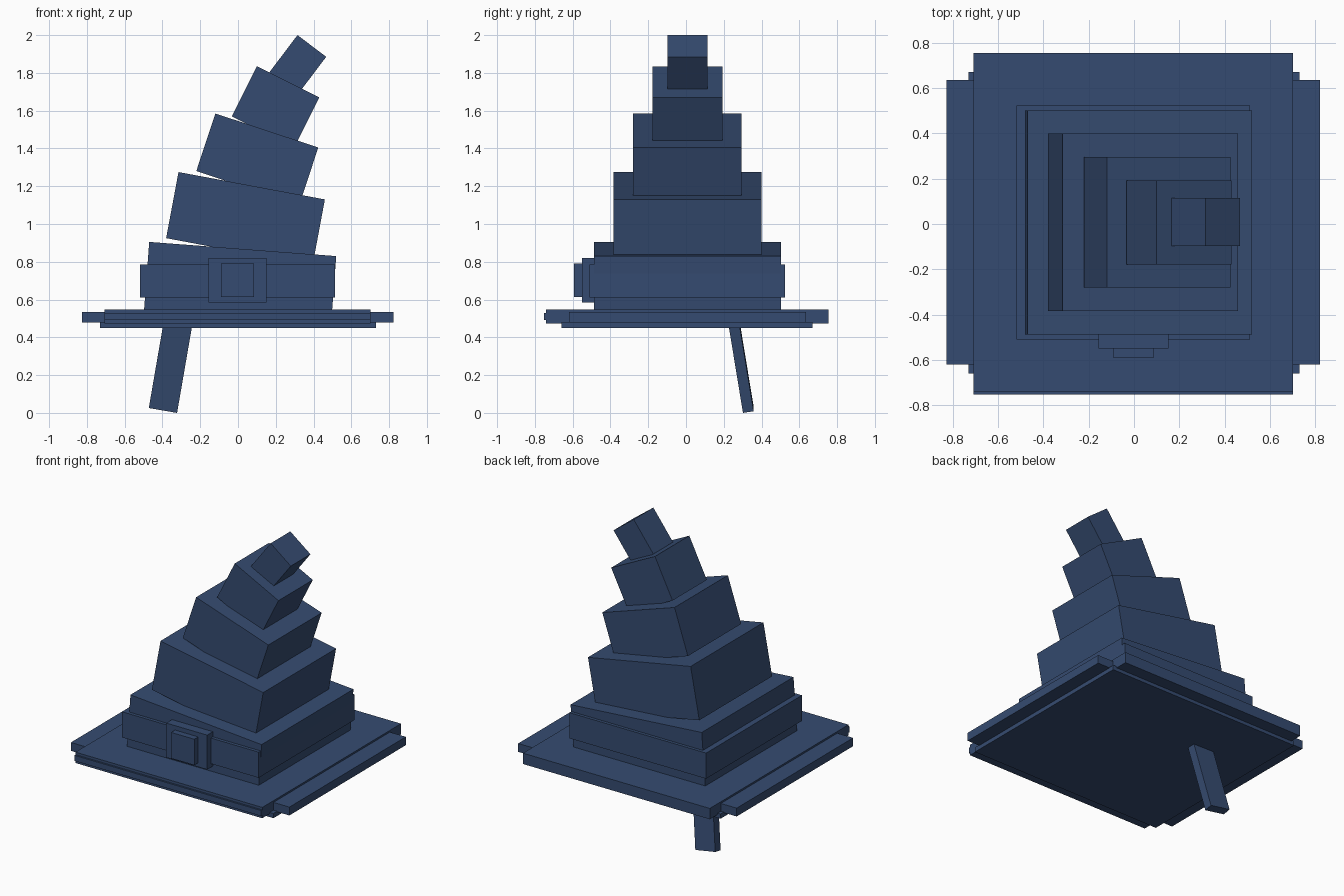
import bpy, math
from mathutils import Vector, Euler

if "Cube" in bpy.data.objects:
    bpy.data.objects.remove(bpy.data.objects["Cube"])

navy = bpy.data.materials.new("navy_felt")
navy.diffuse_color = (0.036, 0.071, 0.164, 1)
navy.use_nodes = True
navy.node_tree.nodes["Principled BSDF"].inputs["Base Color"].default_value = navy.diffuse_color


def block(name, centre, size, rot=(0, 0, 0)):
    """Box of a given size, turned about its centre."""
    bpy.ops.mesh.primitive_cube_add(size=1, location=centre, rotation=rot)
    ob = bpy.context.object
    ob.name = name
    ob.scale = size
    bpy.ops.object.transform_apply(location=False, rotation=False, scale=True)
    ob.data.materials.append(navy)
    return ob


def span(name, x, y, z):
    """Upright box given by its limits on each axis."""
    lims = (x, y, z)
    return block(name, [(a + b) / 2 for a, b in lims], [b - a for a, b in lims])


def tier(name, top_left, top_right, height, y):
    """Leaning box given by its top edge seen from the front."""
    (x0, z0), (x1, z1) = top_left, top_right
    lean = math.atan2(z0 - z1, x1 - x0)
    down = Euler((0, lean, 0)).to_matrix() @ Vector((0, 0, -height / 2))
    mid = Vector(((x0 + x1) / 2, (y[0] + y[1]) / 2, (z0 + z1) / 2))
    return block(name, mid + down, (math.hypot(x1 - x0, z1 - z0), y[1] - y[0], height), (0, lean, 0))


# Brim: base plate, wide plate, deep plate and a thin front lip
span("brim_base", (-0.73, 0.73), (-0.66, 0.67), (0.45, 0.482))
span("brim_wide_plate", (-0.827, 0.822), (-0.62, 0.635), (0.478, 0.535))
span("brim_deep_plate", (-0.708, 0.702), (-0.741, 0.755), (0.473, 0.547))
span("brim_front_lip", (-0.708, 0.702), (-0.753, -0.70), (0.492, 0.53))

# Crown: tiers that shrink and lean further towards the tip
tier("crown_tier_1", (-0.47, 0.905), (0.52, 0.83), 0.36, (-0.488, 0.502))
tier("crown_tier_2", (-0.315, 1.275), (0.46, 1.13), 0.356, (-0.385, 0.40))
tier("crown_tier_3", (-0.12, 1.585), (0.425, 1.405), 0.321, (-0.28, 0.295))
tier("crown_tier_4", (0.10, 1.835), (0.43, 1.67), 0.297, (-0.178, 0.192))
tier("crown_tip", (0.315, 2.0), (0.467, 1.885), 0.246, (-0.098, 0.114))

# Band and buckle
span("band", (-0.518, 0.513), (-0.51, 0.523), (0.61, 0.785))
span("buckle_frame", (-0.157, 0.152), (-0.55, -0.47), (0.585, 0.82))
span("buckle_centre", (-0.09, 0.085), (-0.592, -0.50), (0.613, 0.79))

# Slanted tail hanging below the brim
block("hanging_tail", (-0.358, 0.293, 0.241), (0.152, 0.057, 0.46),
      (math.radians(9.2), math.radians(9.8), 0))
